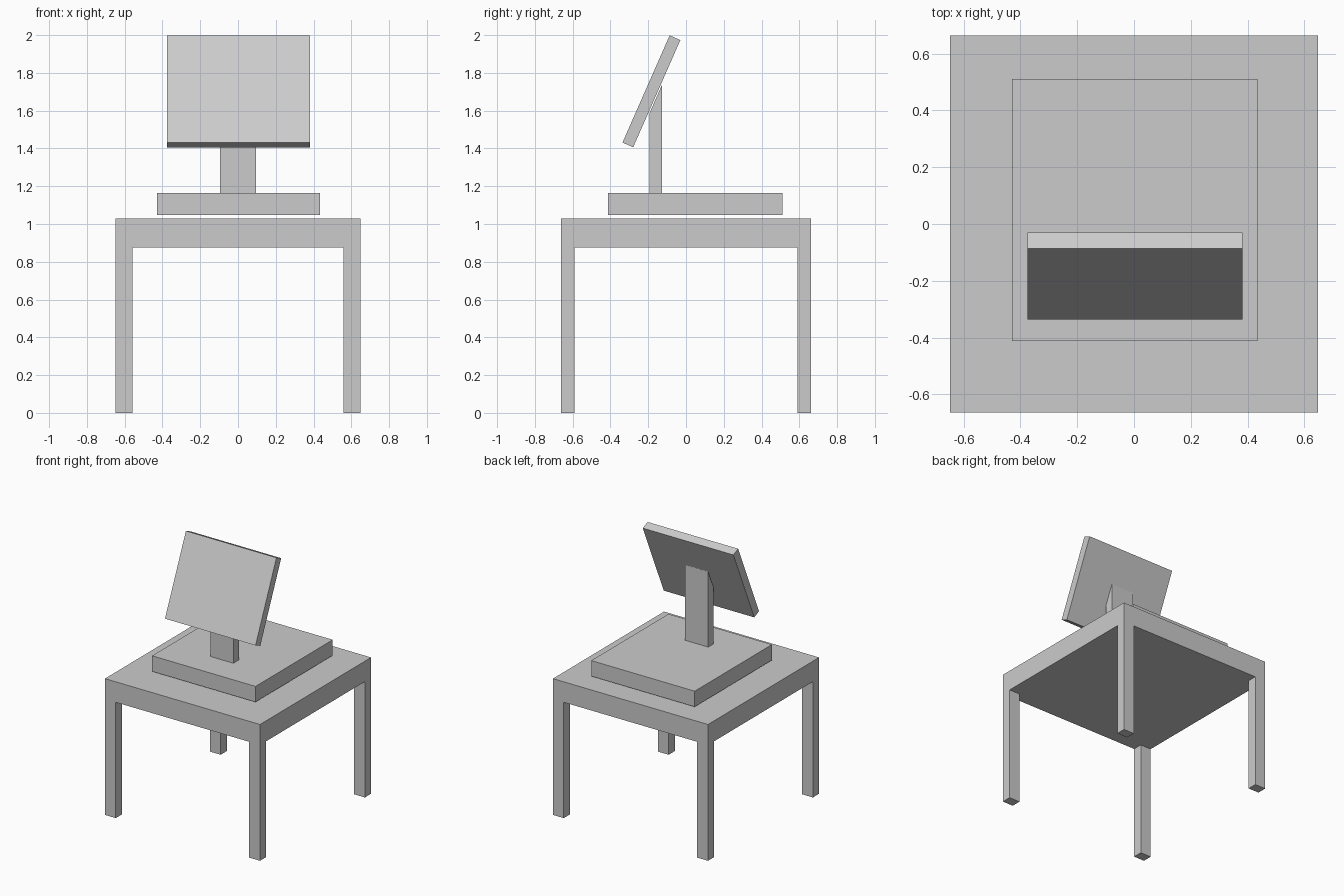
import bpy
import bmesh
from math import atan2
from mathutils import Matrix, Vector

if "Cube" in bpy.data.objects:
    bpy.data.objects.remove(bpy.data.objects["Cube"], do_unlink=True)

grey = bpy.data.materials.new("plain_grey")
grey.use_nodes = True
grey.diffuse_color = (0.6, 0.6, 0.6, 1)
grey.node_tree.nodes["Principled BSDF"].inputs["Base Color"].default_value = (0.6, 0.6, 0.6, 1)


def box(name, low, high):
    """Axis-aligned box between two corners, with its origin at the centre."""
    low, high = Vector(low), Vector(high)
    bm = bmesh.new()
    bmesh.ops.create_cube(bm, size=1, matrix=Matrix.Diagonal((*(high - low), 1)))
    mesh = bpy.data.meshes.new(name)
    bm.to_mesh(mesh)
    bm.free()
    mesh.materials.append(grey)
    obj = bpy.data.objects.new(name, mesh)
    obj.location = (low + high) / 2
    bpy.context.collection.objects.link(obj)
    return obj


# Table: slab and four corner legs
half_x, half_y = 0.648, 0.663
box("table_top", (-half_x, -half_y, 0.875), (half_x, half_y, 1.03))
leg_x, leg_y = 0.09, 0.073
for side, x in (("right", -half_x), ("left", half_x - leg_x)):
    for end, y in (("front", -half_y), ("back", half_y - leg_y)):
        box(f"{end}_{side}_leg", (x, y, 0), (x + leg_x, y + leg_y, 0.875))

# Display base, hovering just above the table
box("display_base", (-0.43, -0.412, 1.047), (0.435, 0.51, 1.165))

# Upright post, its top cut to the slope of the screen
slope = Vector((0, 0.25, 0.568)).normalized()
post = box("display_post", (-0.096, -0.192, 1.165), (0.096, -0.128, 1.735))
for v in post.data.vertices:
    if v.co.z > 0 and v.co.y < 0:
        v.co.z -= 0.064 * slope.z / slope.y

# Screen panel, leaning back
screen = box("screen", (-0.375, -0.031, -0.31), (0.382, 0.031, 0.31))
screen.location = (0.0035, -0.183, 1.7025)
screen.rotation_euler.x = -atan2(slope.y, slope.z)
